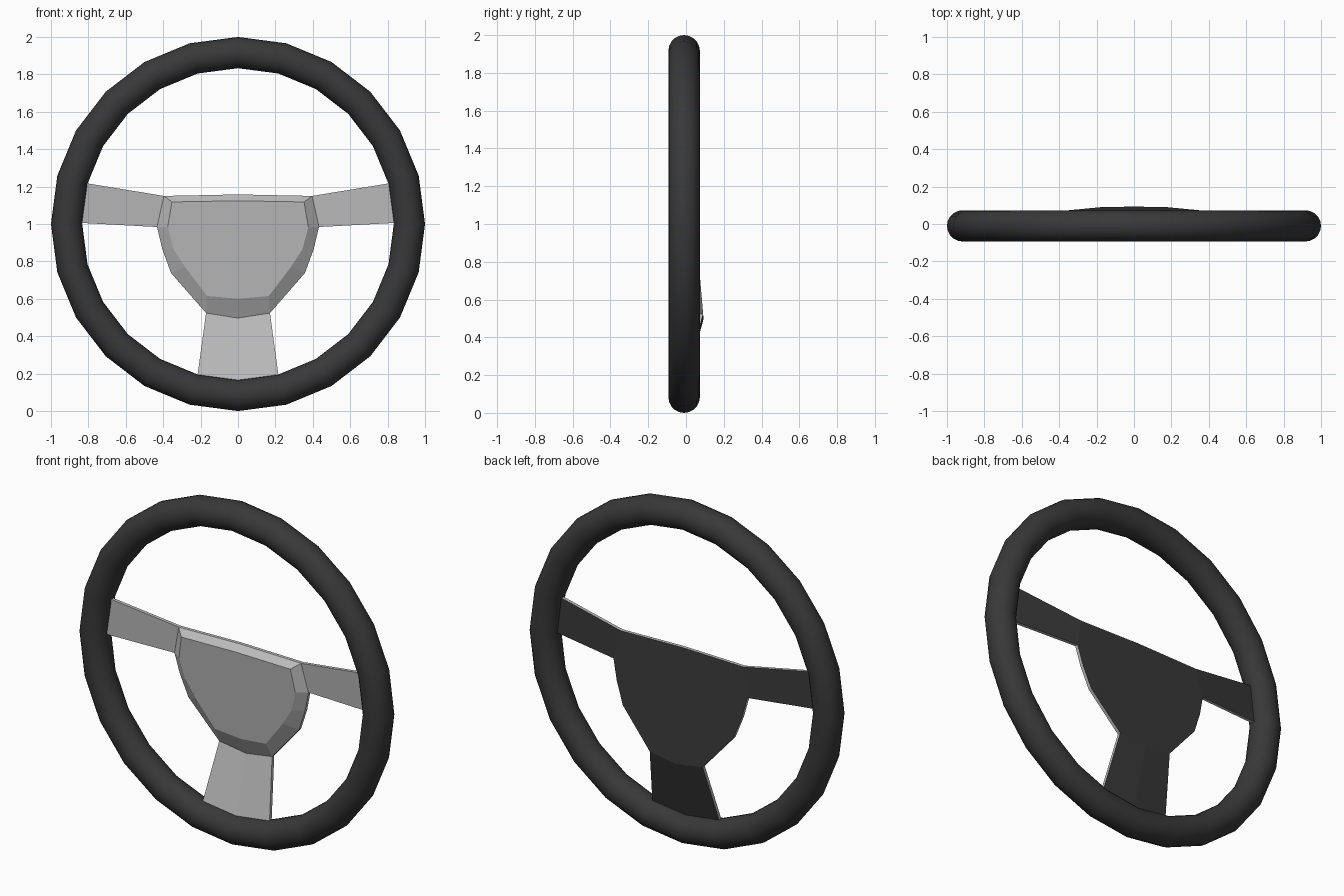
import bpy, bmesh, math

if "Cube" in bpy.data.objects:
    bpy.data.objects.remove(bpy.data.objects["Cube"])

def material(name, v):
    m = bpy.data.materials.new(name)
    m.diffuse_color = (v, v, v, 1)
    m.use_nodes = True
    m.node_tree.nodes["Principled BSDF"].inputs["Base Color"].default_value = m.diffuse_color
    return m

dark = material("dark_grip", 0.04)
grey = material("grey_metal", 0.5)
THICK = 0.02

def rim_y(z):
    # front of the tilted hub plate
    return 0.071 + 0.085 * (0.52 - z)

def loft(name, loops):
    """Closed solid through matching loops, first = front, last = dark back."""
    bm = bmesh.new()
    rings = [[bm.verts.new(p) for p in loop] for loop in loops]
    n = len(rings[0])
    for a, b in zip(rings, rings[1:]):
        for i in range(n):
            j = (i + 1) % n
            bm.faces.new((a[i], a[j], b[j], b[i]))
    bm.faces.new(rings[0][::-1])
    back = bm.faces.new(rings[-1])
    back.material_index = 1
    bmesh.ops.recalc_face_normals(bm, faces=bm.faces)
    me = bpy.data.meshes.new(name)
    bm.to_mesh(me)
    bm.free()
    me.materials.append(grey)
    me.materials.append(dark)
    ob = bpy.data.objects.new(name, me)
    bpy.context.collection.objects.link(ob)
    return ob

def plate(name, pts):
    return loft(name, [pts, [(x, y + THICK, z) for x, y, z in pts]])

def mirrored(half):
    # half profile from top centre to bottom centre, made into a full loop
    return half + [(-x, z) for x, z in reversed(half[1:-1])]

# Grip ring
bpy.ops.mesh.primitive_torus_add(major_segments=24, minor_segments=20,
    major_radius=0.9165, minor_radius=0.0835,
    location=(0, -0.01, 1), rotation=(math.pi / 2, 0, 0))
ring = bpy.context.object
ring.name = "grip_ring"
ring.data.materials.append(dark)
bpy.ops.object.shade_smooth_by_angle(angle=math.radians(20))

# Hub pad: raised front face, chamfer, thin plate edge, flat back
outer = mirrored([(0, 1.158), (0.396, 1.15), (0.433, 0.984), (0.405, 0.866),
                  (0.358, 0.738), (0.171, 0.524), (0, 0.497)])
inner = mirrored([(0, 1.124), (0.353, 1.118), (0.376, 0.984), (0.345, 0.866),
                  (0.283, 0.77), (0.165, 0.615), (0, 0.6)])
loft("hub_pad", [
    [(x, rim_y(z) - 0.04, z) for x, z in inner],
    [(x, rim_y(z), z) for x, z in outer],
    [(x, rim_y(z) + THICK, z) for x, z in outer]])

for s, side in ((-1, "left"), (1, "right")):
    # Side spoke
    plate(side + "_spoke", [
        (s * 0.396, rim_y(1.15), 1.15), (s * 0.86, -0.025, 1.226),
        (s * 0.86, -0.025, 1.007), (s * 0.433, rim_y(0.984), 0.984)])
    # Half of the lower spoke
    plate("lower_spoke_" + side, [
        (0, rim_y(0.497), 0.497), (s * 0.171, rim_y(0.524), 0.524),
        (s * 0.22, -0.025, 0.165), (0, -0.025, 0.14)])
